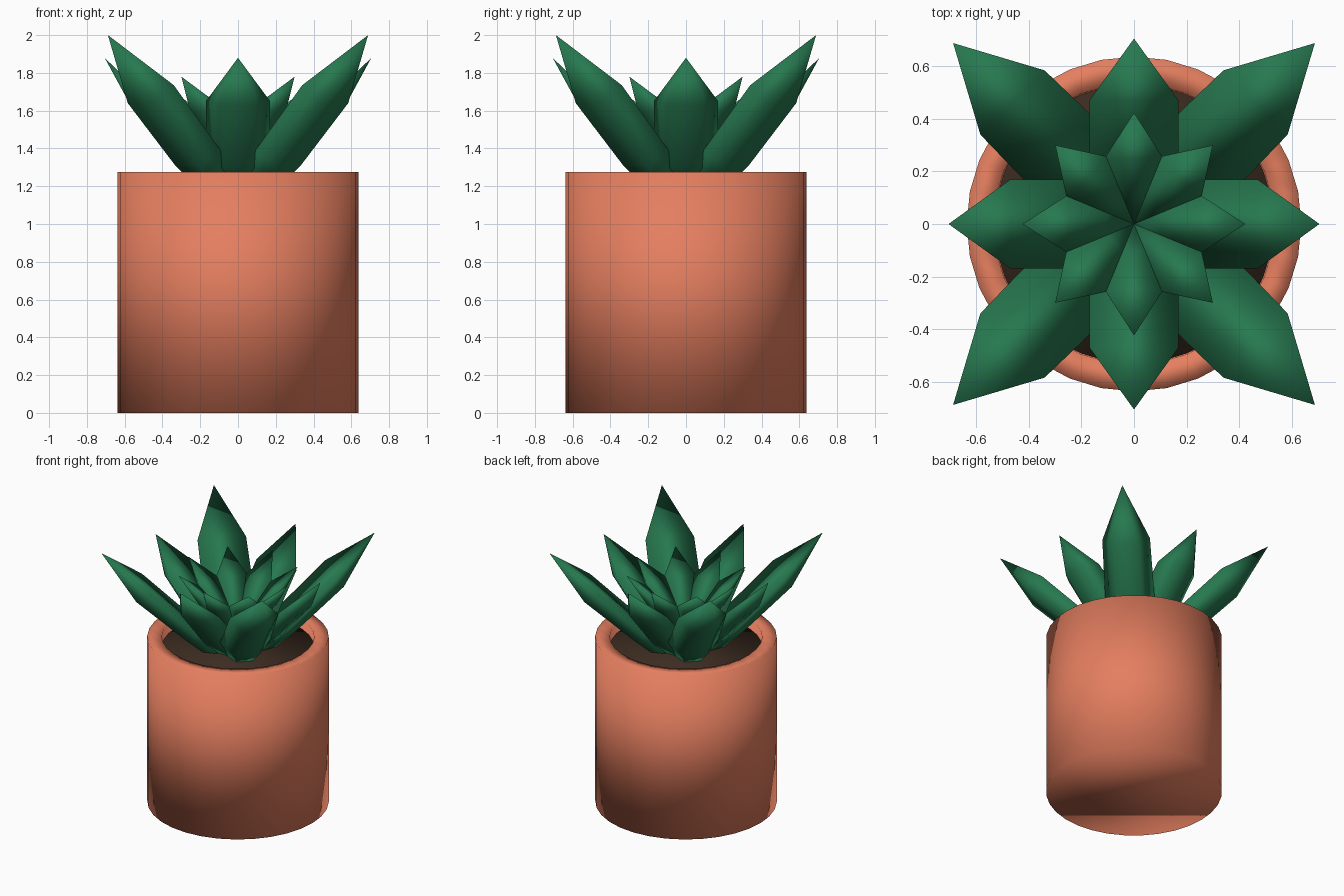
import bpy, bmesh, math

if "Cube" in bpy.data.objects:
    bpy.data.objects.remove(bpy.data.objects["Cube"])


def material(name, color):
    m = bpy.data.materials.new(name)
    m.diffuse_color = (*color, 1)
    m.use_nodes = True
    m.node_tree.nodes["Principled BSDF"].inputs["Base Color"].default_value = m.diffuse_color
    return m


def finish(bm, name, mat):
    bmesh.ops.recalc_face_normals(bm, faces=bm.faces)
    for f in bm.faces:
        f.smooth = True
    mesh = bpy.data.meshes.new(name)
    bm.to_mesh(mesh)
    bm.free()
    mesh.materials.append(mat)
    ob = bpy.data.objects.new(name, mesh)
    bpy.context.collection.objects.link(ob)
    return ob


def lathe(name, profile, mat, sides=32):
    bm = bmesh.new()
    rings = [[bm.verts.new((r * math.cos(2 * math.pi * i / sides),
                            r * math.sin(2 * math.pi * i / sides), z))
              for i in range(sides)] for r, z in profile]
    for a, b in zip(rings, rings[1:]):
        for i in range(sides):
            j = (i + 1) % sides
            bm.faces.new((a[i], a[j], b[j], b[i]))
    bm.faces.new(rings[0])
    bm.faces.new(rings[-1])
    return finish(bm, name, mat)


def leaf(name, angle, sections, tip, mat):
    # each section: radius, height, half width, outward and downward keel offset
    bm = bmesh.new()
    c, s = math.cos(angle), math.sin(angle)

    def vert(r, t, z):
        return bm.verts.new((r * c - t * s, r * s + t * c, z))

    rings = []
    for r, z, w, out, down in sections:
        rings.append([vert(r, w, z), vert(r, -w, z),
                      vert(r + out, -w * 0.5, z - down),
                      vert(r + out, w * 0.5, z - down)])
    for a, b in zip(rings, rings[1:]):
        for i in range(4):
            j = (i + 1) % 4
            bm.faces.new((a[i], a[j], b[j], b[i]))
    bm.faces.new(rings[0])
    end = vert(tip[0], 0, tip[1])
    for i in range(4):
        bm.faces.new((rings[-1][i], rings[-1][(i + 1) % 4], end))
    return finish(bm, name, mat)


clay = material("terracotta", (0.78, 0.21, 0.115))
dirt = material("soil", (0.045, 0.025, 0.015))
green = material("leaf_green", (0.02, 0.19, 0.08))

# Pot with a hollow rim, and soil
lathe("pot", [(0.637, 0), (0.637, 1.275), (0.535, 1.275), (0.53, 1.15)], clay)
lathe("soil", [(0.532, 1.155), (0.532, 1.20)], dirt)

# Outer diagonal leaves
big = [(0.16, 1.20, 0.10, 0.08, 0.02), (0.30, 1.38, 0.18, 0.08, 0.07),
       (0.654, 1.735, 0.173, 0.085, 0.095)]
# Middle leaves on the axes
mid = [(0.08, 1.19, 0.09, 0.06, 0.02), (0.20, 1.36, 0.17, 0.08, 0.06),
       (0.47, 1.65, 0.17, 0.10, 0.02)]
# Inner rosette
small = [(0.0, 1.34, 0.03, 0.05, 0.12), (0.10, 1.45, 0.10, 0.05, 0.05),
         (0.25, 1.63, 0.112, 0.05, 0.04)]
for i in range(4):
    a = i * math.pi / 2
    leaf(f"outer_leaf_{i}", a + math.pi / 4, big, (0.974, 2.0), green)
    leaf(f"middle_leaf_{i}", a, mid, (0.706, 1.88), green)
for i in range(8):
    leaf(f"inner_leaf_{i}", i * math.pi / 4, small, (0.424, 1.78), green)
